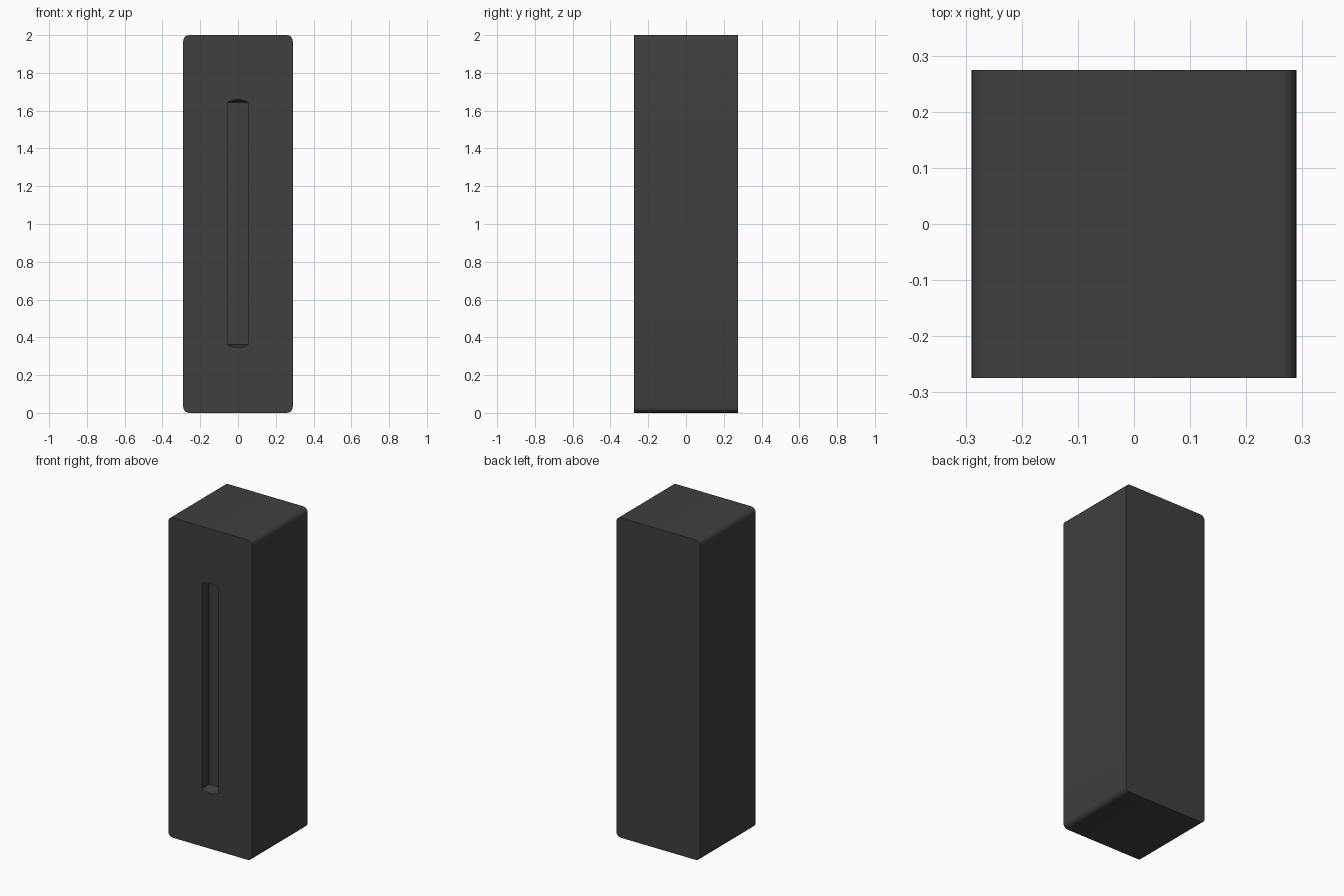
import bpy, bmesh, math

if "Cube" in bpy.data.objects:
    bpy.data.objects.remove(bpy.data.objects["Cube"])

HW, HD, H, R = 0.29, 0.2745, 2.0, 0.032      # body half width, half depth, height, corner radius
SW, Z0, Z1, BULGE, DEPTH = 0.056, 0.362, 1.643, 0.016, 0.07   # slot sizes


def loft(name, rings):
    """Skin between outlines of equal length and cap both ends."""
    bm = bmesh.new()
    loops = [[bm.verts.new(p) for p in ring] for ring in rings]
    for a, b in zip(loops, loops[1:]):
        for i in range(len(a)):
            j = (i + 1) % len(a)
            bm.faces.new((a[i], a[j], b[j], b[i]))
    bm.faces.new(loops[0])
    bm.faces.new(loops[-1])
    bmesh.ops.recalc_face_normals(bm, faces=bm.faces)
    mesh = bpy.data.meshes.new(name)
    bm.to_mesh(mesh)
    bm.free()
    obj = bpy.data.objects.new(name, mesh)
    bpy.context.collection.objects.link(obj)
    return obj


def rounded_outline(y, seg=5):
    pts = []
    corners = [(1, 1), (-1, 1), (-1, -1), (1, -1)]
    for q, (sx, sz) in enumerate(corners):
        for i in range(seg + 1):
            a = math.pi / 2 * (q + i / seg)
            pts.append((sx * (HW - R) + R * math.cos(a), y,
                        H / 2 + sz * (H / 2 - R) + R * math.sin(a)))
    return pts


def slot_outline(y, bulge, n=10):
    xs = [SW * (1 - 2 * i / n) for i in range(n + 1)]
    rise = [bulge * (1 - (x / SW) ** 2) for x in xs]
    top = [(x, y, Z1 + r) for x, r in zip(xs, rise)]
    bottom = [(-x, y, Z0 - r) for x, r in zip(xs, rise)]
    return top + bottom


# Block with corners rounded across the width
body = loft("cabinet_body", [rounded_outline(-HD), rounded_outline(HD)])

# Slot: bowed ends at the front, straight ends at the back
cutter = loft("slot_cutter", [slot_outline(-HD - 0.1, BULGE),
                              slot_outline(-HD, BULGE),
                              slot_outline(-HD + DEPTH, 0)])
cutter.hide_render = True

# Cut the slot into the front
cut = body.modifiers.new("slot", 'BOOLEAN')
cut.operation = 'DIFFERENCE'
cut.solver = 'EXACT'
cut.object = cutter
bpy.context.view_layer.objects.active = body
body.select_set(True)
bpy.ops.object.modifier_apply(modifier="slot")
bpy.data.objects.remove(cutter)
bpy.ops.object.shade_smooth_by_angle(angle=math.radians(30))

# Dark grey finish
mat = bpy.data.materials.new("dark_grey")
mat.diffuse_color = (0.05, 0.05, 0.05, 1)
mat.use_nodes = True
mat.node_tree.nodes["Principled BSDF"].inputs["Base Color"].default_value = mat.diffuse_color
body.data.materials.clear()
body.data.materials.append(mat)
